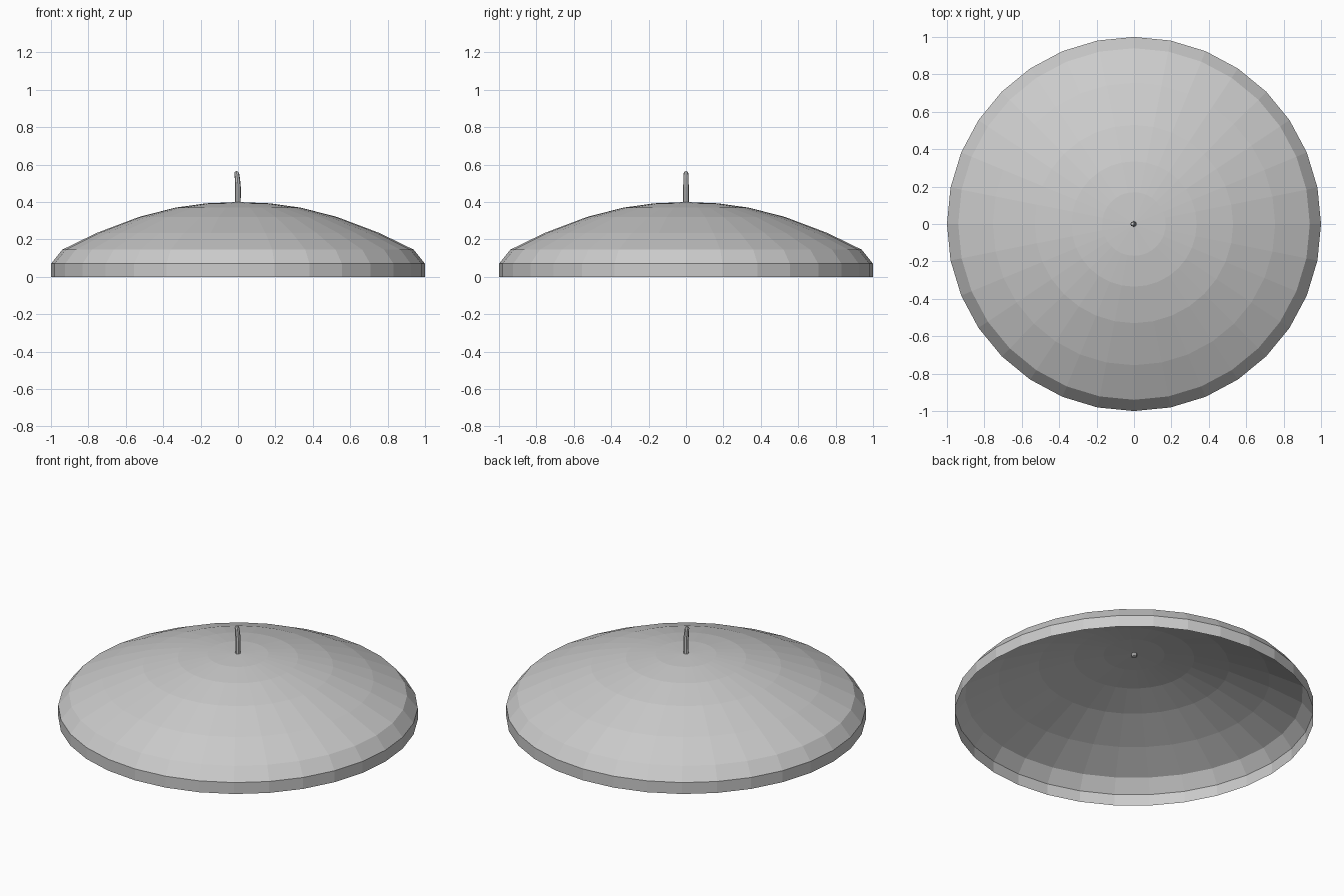
import bpy, bmesh
from math import cos, sin, tau

cube = bpy.data.objects.get("Cube")
if cube:
    bpy.data.objects.remove(cube)

# One felt colour for the whole hat
felt = bpy.data.materials.new("grey_felt")
felt.use_nodes = True
grey = (0.6, 0.6, 0.6, 1)
felt.diffuse_color = grey
bsdf = felt.node_tree.nodes["Principled BSDF"]
bsdf.inputs["Base Color"].default_value = grey
bsdf.inputs["Roughness"].default_value = 0.9


def sweep(name, rings, sides, cap_start=False):
    """Join circular rings given as (centre x, radius, z); close the last one with a fan."""
    bm = bmesh.new()
    loops = []
    for cx, r, z in rings[:-1]:
        loops.append([bm.verts.new((cx + r * cos(tau * i / sides),
                                    r * sin(tau * i / sides), z))
                      for i in range(sides)])
    for low, high in zip(loops, loops[1:]):
        for i in range(sides):
            j = (i + 1) % sides
            bm.faces.new((low[i], low[j], high[j], high[i]))
    cx, _, z = rings[-1]
    tip = bm.verts.new((cx, 0, z))
    for i in range(sides):
        bm.faces.new((loops[-1][i], loops[-1][(i + 1) % sides], tip))
    if cap_start:
        bm.faces.new(loops[0][::-1])
    mesh = bpy.data.meshes.new(name)
    bm.to_mesh(mesh)
    bm.free()
    mesh.materials.append(felt)
    obj = bpy.data.objects.new(name, mesh)
    bpy.context.collection.objects.link(obj)
    return obj


# Hollow crown with an upright band, open underneath
sweep("crown", [(0, 1, 0), (0, 1, 0.07), (0, 0.94, 0.145), (0, 0.755, 0.235),
                (0, 0.53, 0.32), (0, 0.335, 0.37), (0, 0.17, 0.393), (0, 0, 0.4)], 32)

# Short curved stalk on top, poking slightly through the crown
sweep("stalk", [(-0.001, 0.015, 0.38), (0, 0.015, 0.44), (0, 0.015, 0.48),
                (-0.003, 0.014, 0.525), (-0.007, 0.013, 0.553),
                (-0.008, 0.008, 0.563), (-0.008, 0, 0.565)], 8, cap_start=True)
